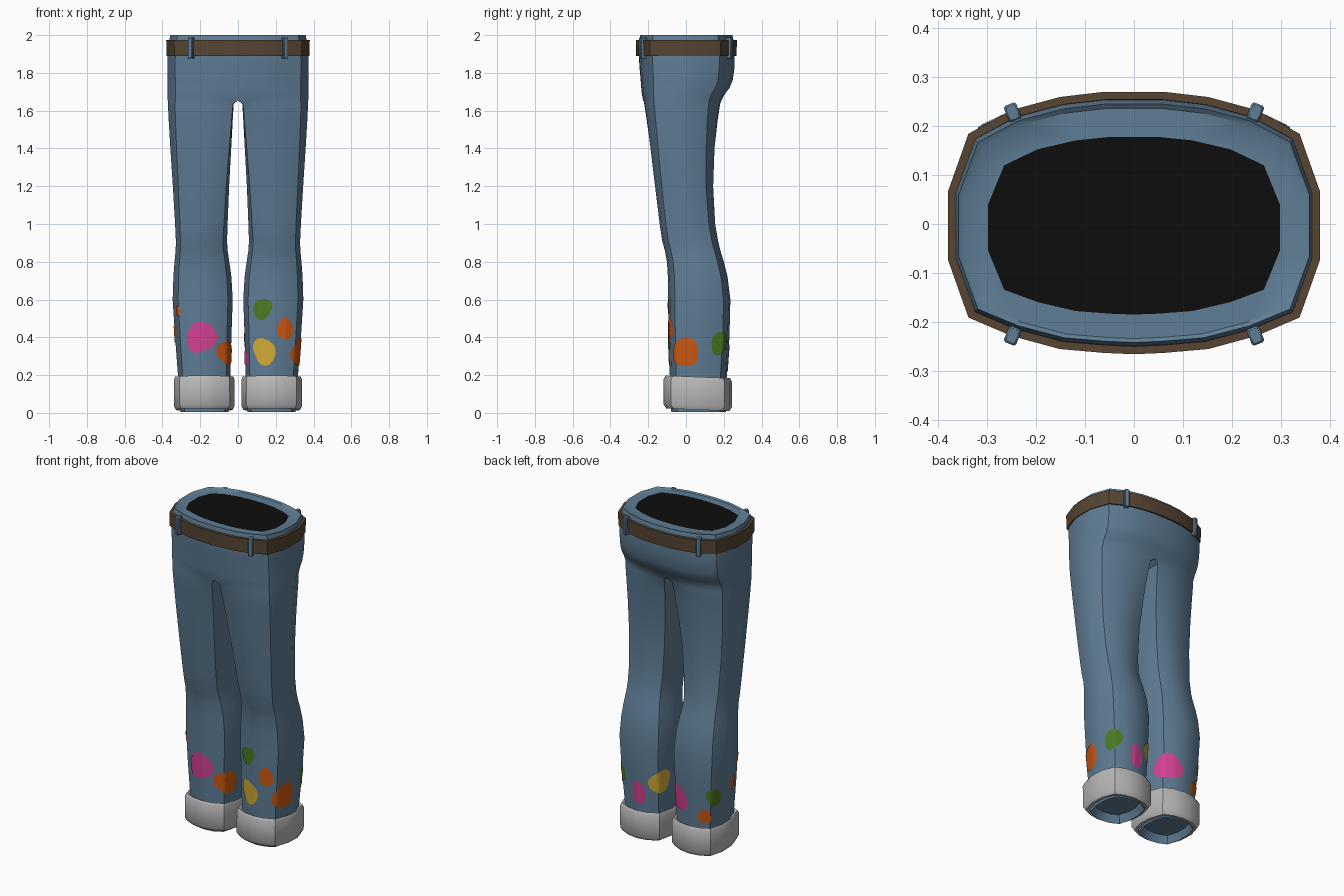
import bpy, bmesh, math
from mathutils import Vector, Matrix
from mathutils.bvhtree import BVHTree

if "Cube" in bpy.data.objects:
    bpy.data.objects.remove(bpy.data.objects["Cube"])


def material(name, r, g, b):
    m = bpy.data.materials.new(name)
    m.use_nodes = True
    m.diffuse_color = (r, g, b, 1)
    m.node_tree.nodes["Principled BSDF"].inputs["Base Color"].default_value = (r, g, b, 1)
    return m


DENIM = material("denim_blue", .115, .205, .30)
BROWN = material("belt_brown", .095, .06, .033)
GREY = material("cuff_grey", .48, .48, .48)
BLACK = material("opening_black", .004, .004, .004)
ORANGE = material("paint_orange", .62, .10, .006)
PINK = material("paint_pink", .66, .055, .29)
GREEN = material("paint_green", .07, .20, .016)
YELLOW = material("paint_yellow", .66, .41, .035)

# Cross-sections as fractions of a bounding box (inner to outer, front to back)
LEG = [(.08, .12), (.28, .03), (.5, 0), (.72, .03), (.91, .11), (1, .38), (1, .65),
       (.91, .89), (.72, .97), (.5, 1), (.28, .97), (.08, .88), (0, .62), (0, .38)]
HIP = [(0, 0), (.16, .005), (.4, .02), (.66, .07), (.89, .14), (1, .36), (1, .62),
       (.89, .84), (.66, .93), (.4, .98), (.16, 1), (0, 1), (0, .62), (0, .38)]


def ring(z, x0, x1, y0, y1, hip=0.0, tilt=0.0):
    """One half cross-section; hip blends from leg shape to hip shape."""
    pts = []
    for (a, b), (c, d) in zip(LEG, HIP):
        u, v = a + (c - a) * hip, b + (d - b) * hip
        y = y0 + v * (y1 - y0)
        pts.append(Vector((x0 + u * (x1 - x0), y, z - tilt * y)))
    return pts


def finish(name, bm, mats):
    bmesh.ops.recalc_face_normals(bm, faces=bm.faces)
    me = bpy.data.meshes.new(name)
    bm.to_mesh(me)
    for m in mats:
        me.materials.append(m)
    ob = bpy.data.objects.new(name, me)
    bpy.context.collection.objects.link(ob)
    bpy.ops.object.select_all(action='DESELECT')
    ob.select_set(True)
    bpy.context.view_layer.objects.active = ob
    bpy.ops.object.shade_smooth_by_angle(angle=math.radians(36))
    return ob


def loft(rings, closed):
    """Skin half rings, drop faces on the centre plane, mirror to the other side."""
    bm = bmesh.new()
    vs = [[bm.verts.new(p) for p in r] for r in rings]
    pairs = list(zip(vs, vs[1:])) + ([(vs[-1], vs[0])] if closed else [])
    n = len(LEG)
    for a, b in pairs:
        for i in range(n):
            quad = (a[i], a[(i + 1) % n], b[(i + 1) % n], b[i])
            if any(v.co.x > 1e-5 for v in quad):
                bm.faces.new(quad)
    if not closed:
        bm.faces.new(vs[0])
        bm.faces.new(vs[-1]).material_index = 1
    bmesh.ops.mirror(bm, geom=bm.verts[:] + bm.edges[:] + bm.faces[:],
                     axis='X', merge_dist=1e-4)
    return bm


# Trousers: recessed hem, legs, knees, seat, waistband and dark opening
legs = [(.05, .07, .29, -.055, .19), (.005, .05, .305, -.078, .212),
        (.2, .04, .318, -.086, .216), (.4, .035, .333, -.092, .23),
        (.6, .028, .346, -.094, .235), (.72, .035, .342, -.096, .22),
        (.8, .046, .336, -.101, .2), (.86, .055, .33, -.112, .182),
        (.91, .058, .329, -.126, .17), (1.0, .055, .333, -.14, .155),
        (1.2, .047, .345, -.166, .146), (1.4, .036, .358, -.192, .155),
        (1.55, .028, .367, -.212, .17), (1.635, .023, .371, -.224, .182)]
hips = [(1.655, .372, -.227, .188), (1.69, .373, -.234, .207), (1.72, .373, -.237, .23),
        (1.76, .373, -.24, .247), (1.83, .374, -.246, .257), (1.89, .373, -.25, .258),
        (1.96, .367, -.25, .255), (2.0, .358, -.242, .245), (1.993, .346, -.234, .236),
        (1.993, .298, -.185, .178)]
rings = [ring(*l, hip=max(0, min(.88, (l[0] - .9) / .83))) for l in legs]
rings += [ring(z, 0, x, a, b, hip=1) for z, x, a, b in hips]
body = loft(rings, False)
finish("trousers", body, [DENIM, BLACK])
surface = BVHTree.FromBMesh(body)

# Belt
belt = [(1.89, .365, -.245, .25), (1.89, .378, -.264, .267),
        (1.975, .38, -.266, .27), (1.975, .364, -.25, .254)]
finish("belt", loft([ring(z, 0, x, a, b, hip=1) for z, x, a, b in belt], True), [BROWN])

# Rolled leg cuffs, dipping slightly towards the back
cuff = [(.18, .043, .312, -.083, .212), (.193, .024, .332, -.108, .233),
        (.175, .018, .34, -.118, .243), (.04, .018, .338, -.118, .243),
        (.019, .03, .328, -.104, .23), (.022, .05, .308, -.08, .212)]
finish("leg_cuffs", loft([ring(*c, tilt=.04) for c in cuff], True), [GREY])

# Belt loops
for side, sx in (("left", 1), ("right", -1)):
    for end, y, turn in (("front", -.228, 22), ("back", .228, -22)):
        bm = bmesh.new()
        bmesh.ops.create_cube(bm, size=1, matrix=Matrix.Translation((sx * .248, y, 1.932))
                              @ Matrix.Rotation(math.radians(sx * turn), 4, 'Z')
                              @ Matrix.Diagonal((.027, .036, .112, 1)))
        bmesh.ops.bevel(bm, geom=bm.edges[:], offset=.004, segments=1, affect='EDGES')
        finish(f"{side}_{end}_belt_loop", bm, [DENIM])


def paint_spot(name, mat, sx, angle, z, half_w, half_h, seed):
    """Irregular thin blob wrapped onto a leg around its vertical axis."""
    bm = bmesh.new()
    count, steps = 24, 5

    def place(r, t):
        wobble = 1 + .1 * math.sin(2 * t + seed) + .07 * math.sin(3 * t + 2 * seed)
        a = math.radians(angle) + r * wobble * math.cos(t) * half_w / .155
        d = Vector((math.cos(a), math.sin(a), 0))
        start = Vector((sx * .184, .07, z + r * wobble * half_h * math.sin(t)))
        hit = surface.ray_cast(start, d)[0]
        return bm.verts.new(hit + d * .004)

    centre = place(0, 0)
    loops = [[place(k / steps, math.tau * i / count) for i in range(count)]
             for k in range(1, steps + 1)]
    for i in range(count):
        j = (i + 1) % count
        bm.faces.new((centre, loops[0][i], loops[0][j]))
        for a, b in zip(loops, loops[1:]):
            bm.faces.new((a[i], b[i], b[j], a[j]))
    bmesh.ops.recalc_face_normals(bm, faces=bm.faces)
    # Face the blob away from the leg
    out = centre.co - Vector((sx * .184, .07, z))
    if sum(f.normal.dot(out) for f in bm.faces) < 0:
        bmesh.ops.reverse_faces(bm, faces=bm.faces)
    me = bpy.data.meshes.new(name)
    bm.to_mesh(me)
    me.materials.append(mat)
    me.shade_smooth()
    bpy.context.collection.objects.link(bpy.data.objects.new(name, me))


# Paint spots: colour, leg side, angle around the leg, height, half width, half height
spots = [(GREEN, 1, -109, .55, .047, .055), (ORANGE, 1, -67, .445, .036, .063),
         (YELLOW, 1, -106, .325, .058, .07), (ORANGE, 1, -28, .32, .08, .07),
         (GREEN, 1, 42, .37, .048, .065), (PINK, 1, -155, .29, .045, .045),
         (PINK, 1, 96, .29, .045, .068), (YELLOW, 1, 142, .37, .068, .065),
         (PINK, -1, -94, .40, .07, .088), (ORANGE, -1, -38, .315, .068, .068),
         (ORANGE, -1, 221, .54, .022, .026), (ORANGE, -1, 198, .42, .032, .045),
         (PINK, -1, 53, .33, .078, .085), (GREEN, -1, 142, .37, .045, .053),
         (ORANGE, -1, 122, .25, .042, .038)]
for k, (mat, sx, *place_args) in enumerate(spots):
    side = "left" if sx > 0 else "right"
    paint_spot(f"{side}_{mat.name}_spot_{k}", mat, sx, *place_args, seed=k * 1.7)
